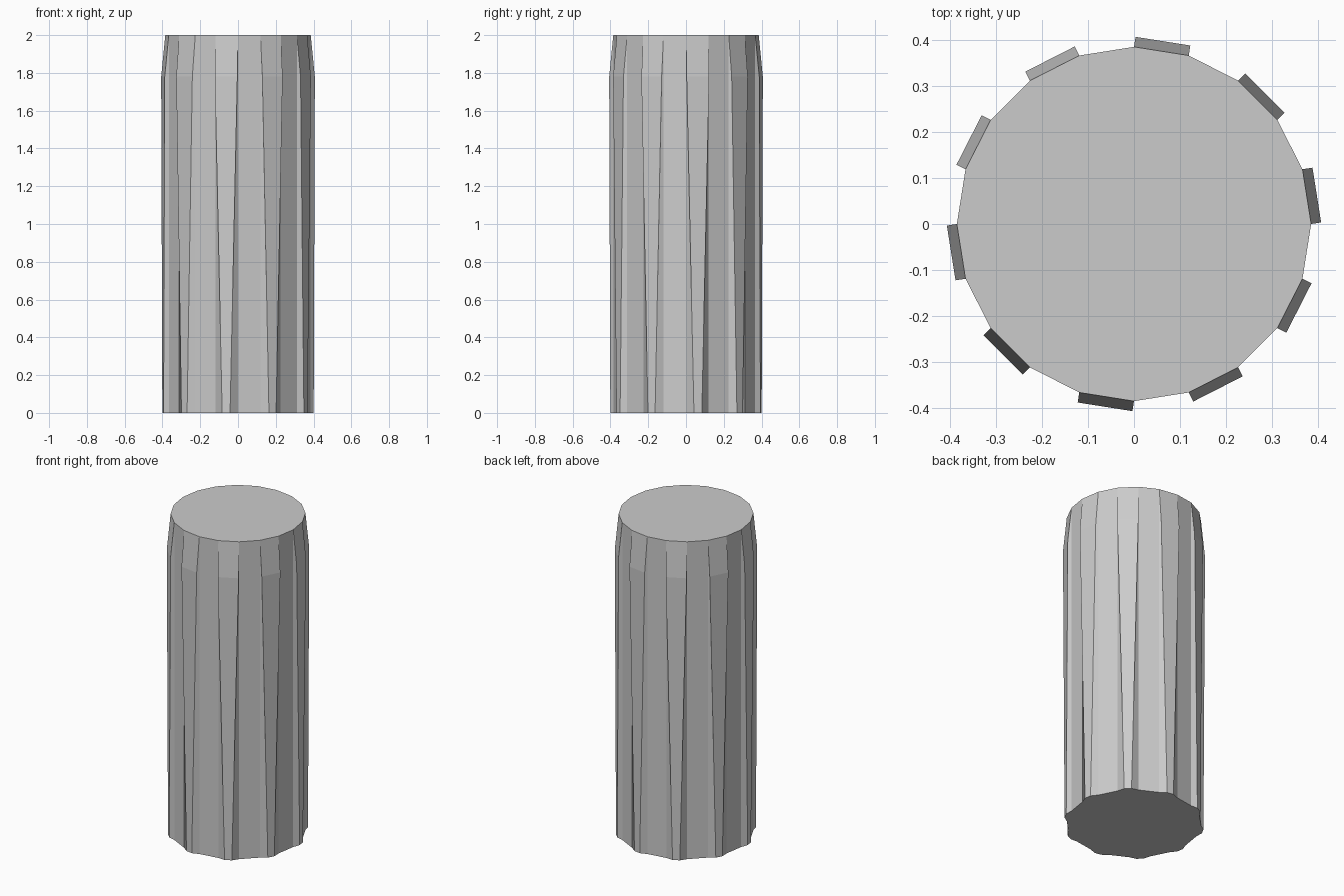
import bpy, bmesh
from math import cos, sin, radians

if "Cube" in bpy.data.objects:
    bpy.data.objects.remove(bpy.data.objects["Cube"])

R, H = 0.385, 2.0        # core radius and height
OUT, KNEE = 0.022, 1.78  # panel relief and start of its top slope
NARROW = 0.35            # panel width at the foot relative to the top
PANELS = 10
STEP = 180 / PANELS


def corner(deg, z):
    return (R * cos(radians(deg)), R * sin(radians(deg)), z)


def panel_edge(deg, side, width, z):
    """Outer corner of the raised panel centred on deg."""
    a = radians(deg)
    d = R * cos(radians(STEP / 2)) + OUT
    t = side * width * R * sin(radians(STEP / 2))
    return (d * cos(a) - t * sin(a), d * sin(a) + t * cos(a), z)


bm = bmesh.new()
top, foot, sections = [], [], []

# Corners of every raised panel
for i in range(PANELS):
    start = 2 * STEP * i
    mid, end = start + STEP / 2, start + STEP
    v = [bm.verts.new(c) for c in (
        corner(start, H), corner(end, H), corner(start, 0), corner(end, 0),
        panel_edge(mid, -1, 1, KNEE), panel_edge(mid, 1, 1, KNEE),
        panel_edge(mid, -1, NARROW, 0), panel_edge(mid, 1, NARROW, 0))]
    sections.append(v)
    top += [v[0], v[1]]
    foot += [v[2], v[6], v[7], v[3]]

# Tapered panels, their side walls, and the flat flutes between them
for i, (a, b, a0, b0, p, q, p0, q0) in enumerate(sections):
    nxt = sections[(i + 1) % PANELS]
    for f in ((p, p0, q0, q), (a, p, q, b), (a, a0, p0, p),
              (b, q, q0, b0), (b, b0, nxt[2], nxt[0])):
        bm.faces.new(f)

# End caps
bm.faces.new(top)
bm.faces.new(foot[::-1])
bmesh.ops.recalc_face_normals(bm, faces=bm.faces)

mesh = bpy.data.meshes.new("fluted_column")
bm.to_mesh(mesh)
bm.free()
bpy.context.collection.objects.link(bpy.data.objects.new("fluted_column", mesh))
